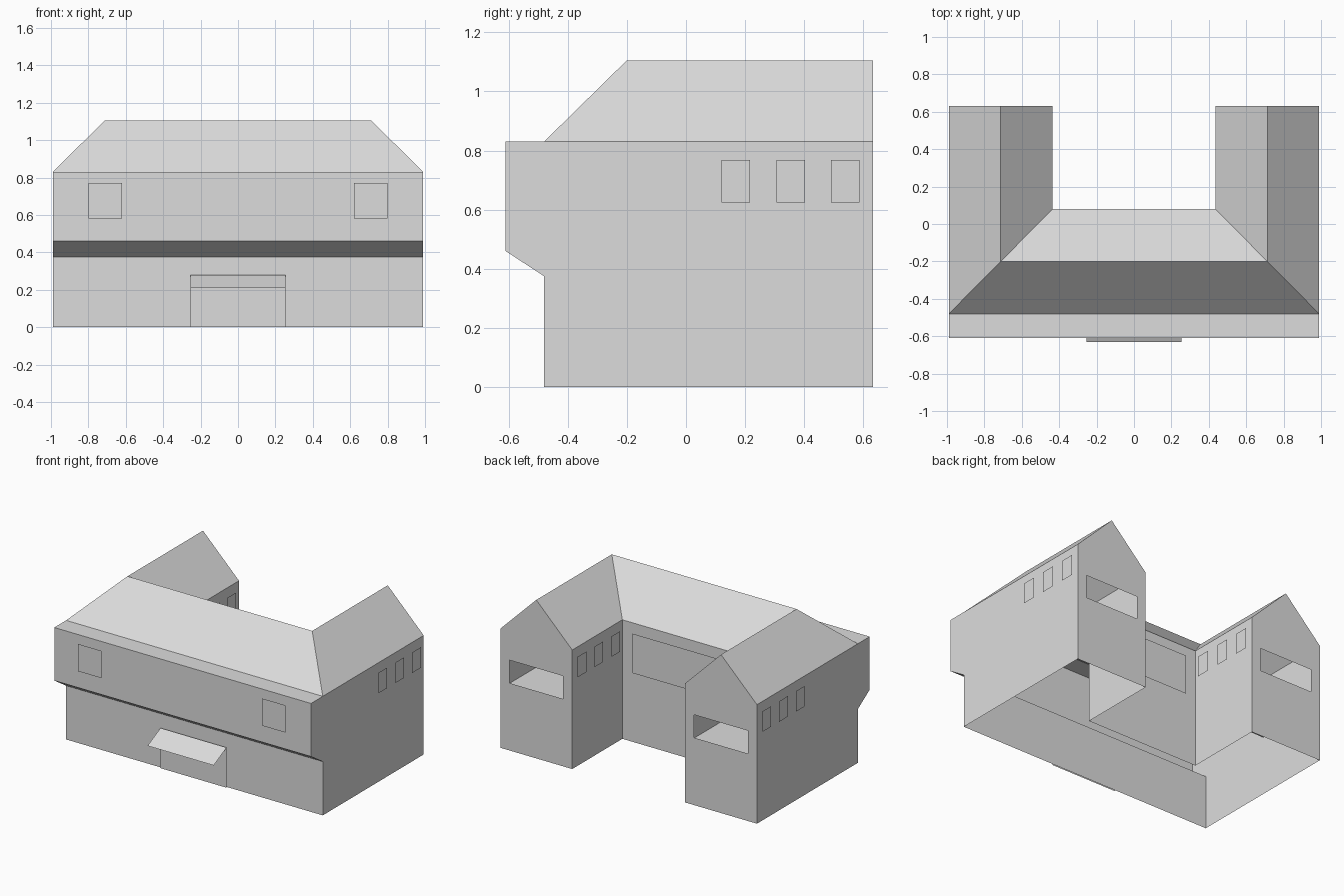
import bpy
import bmesh
from mathutils import Vector

cube = bpy.data.objects.get("Cube")
if cube:
    bpy.data.objects.remove(cube, do_unlink=True)

plaster = bpy.data.materials.new("light_grey_plaster")
plaster.use_nodes = True
GREY = (0.72, 0.72, 0.72, 1)
plaster.diffuse_color = GREY
plaster.node_tree.nodes["Principled BSDF"].inputs["Base Color"].default_value = GREY

# Main dimensions
W, I, R = 0.99, 0.435, 0.7125             # outer wall, inner wall, wing ridge (x)
JET, FRONT, YARD, BACK = -0.61, -0.48, 0.08, 0.632
RIDGE_Y = (FRONT + YARD) / 2
LOW, JETTY, EAVE, TOP = 0.375, 0.46, 0.83, 1.105
GAP = 0.01                                # panels sit just off the walls


def sheets(name, outward, *polygons):
    """Flat faces turned towards 'outward', mirrored across x = 0."""
    bm = bmesh.new()
    for points in polygons:
        face = bm.faces.new([bm.verts.new(p) for p in points])
        face.normal_update()
        if face.normal.dot(Vector(outward)) < 0:
            face.normal_flip()
    bmesh.ops.remove_doubles(bm, verts=bm.verts, dist=0.0001)
    mesh = bpy.data.meshes.new(name)
    bm.to_mesh(mesh)
    bm.free()
    mesh.materials.append(plaster)
    obj = bpy.data.objects.new(name, mesh)
    bpy.context.collection.objects.link(obj)
    mirror = obj.modifiers.new("Mirror", "MIRROR")
    mirror.merge_threshold = 0.0001
    return obj


def facing_y(y, x0, x1, z0, z1):
    return [(x0, y, z0), (x1, y, z0), (x1, y, z1), (x0, y, z1)]


def facing_x(x, y0, y1, z0, z1):
    return [(x, y0, z0), (x, y1, z0), (x, y1, z1), (x, y0, z1)]


def across(x0, x1, a, b):
    """Quad running along x between two (y, z) lines."""
    return [(x0, *a), (x1, *a), (x1, *b), (x0, *b)]


# Front walls with the jettied upper storey
sheets("front_lower_wall", (0, -1, 0), facing_y(FRONT, 0, W, 0, LOW))
sheets("jetty_underside", (0, -1, -1), across(0, W, (FRONT, LOW), (JET, JETTY)))
sheets("front_upper_wall", (0, -1, 0), facing_y(JET, 0, W, JETTY, EAVE))
sheets("front_ledge", (0, 0, 1), across(0, W, (JET, EAVE), (FRONT, EAVE)))

# Side and courtyard walls
profile = [(FRONT, 0), (BACK, 0), (BACK, EAVE), (JET, EAVE), (JET, JETTY), (FRONT, LOW)]
sheets("outer_side_wall", (1, 0, 0), [(W, y, z) for y, z in profile])
sheets("inner_side_wall", (-1, 0, 0), facing_x(I, YARD, BACK, 0, EAVE))
sheets("courtyard_wall", (0, 1, 0), facing_y(YARD, 0, I, 0, EAVE))

# Gable ends around a wide opening
H0, H1, HZ0, HZ1 = 0.505, 0.92, 0.47, 0.63
gable_top = [(I, HZ1), (W, HZ1), (W, EAVE), (R, TOP), (I, EAVE)]
sheets("gable_end", (0, 1, 0),
       facing_y(BACK, I, W, 0, HZ0),
       facing_y(BACK, I, H0, HZ0, HZ1),
       facing_y(BACK, H1, W, HZ0, HZ1),
       [(x, BACK, z) for x, z in gable_top])

# Upper floor in each wing
sheets("wing_floor", (0, 0, 1), across(I, W, (YARD, 0.41), (BACK, 0.41)))

# Hipped roof following the three ranges
hip, valley, corner = (R, RIDGE_Y, TOP), (I, YARD, EAVE), (W, FRONT, EAVE)
ridge_end, mid_ridge = (R, BACK, TOP), (0, RIDGE_Y, TOP)
sheets("roof_front", (0, -1, 1), [(0, FRONT, EAVE), corner, hip, mid_ridge])
sheets("roof_courtyard", (0, 1, 1), [(0, YARD, EAVE), valley, hip, mid_ridge])
sheets("roof_wing_outer", (1, 0, 1), [corner, (W, BACK, EAVE), ridge_end, hip])
sheets("roof_wing_inner", (-1, 0, 1), [valley, (I, BACK, EAVE), ridge_end, hip])

# Window panels
sheets("front_window", (0, -1, 0), facing_y(JET - GAP, 0.62, 0.80, 0.58, 0.77))
sheets("courtyard_window", (0, 1, 0), facing_y(YARD + GAP, 0, 0.35, 0.485, 0.76))
spans = [(y, y + 0.096) for y in (0.12, 0.306, 0.49)]
sheets("outer_windows", (1, 0, 0), *[facing_x(W + GAP, a, b, 0.625, 0.768) for a, b in spans])
sheets("inner_windows", (-1, 0, 0), *[facing_x(I - GAP, a, b, 0.625, 0.768) for a, b in spans])

# Entrance panel and sloping canopy
sheets("entrance_panel", (0, -1, 0), facing_y(FRONT - GAP, 0, 0.255, 0, 0.28))
sheets("entrance_canopy", (0, -1, 1), across(0, 0.255, (FRONT - GAP, 0.28), (-0.632, 0.21)))
